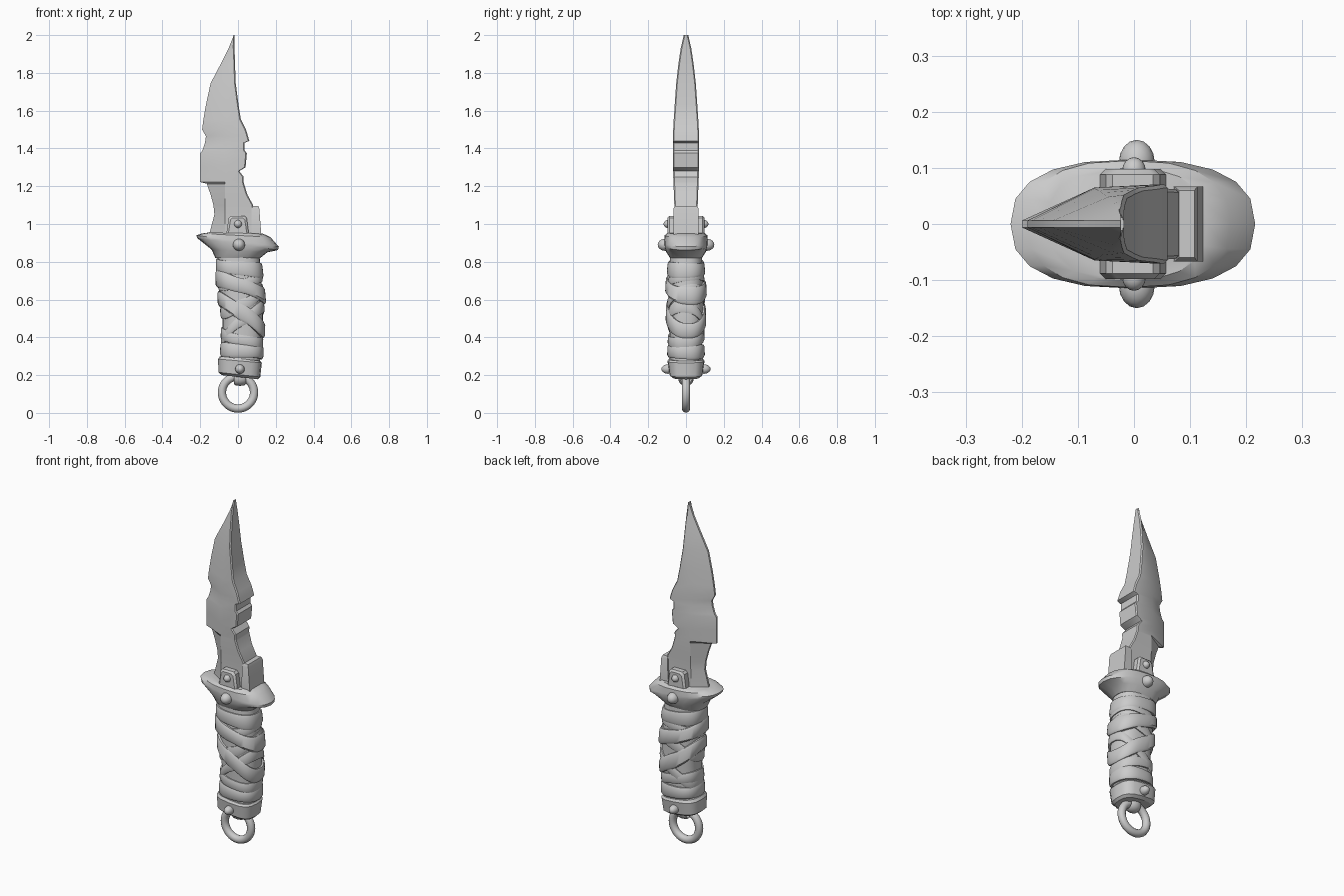
import bpy, bmesh, math
from mathutils import Matrix, Vector

if "Cube" in bpy.data.objects:
    bpy.data.objects.remove(bpy.data.objects["Cube"])

metal = bpy.data.materials.new("plain grey")
metal.diffuse_color = (0.6, 0.6, 0.6, 1)
metal.use_nodes = True
metal.node_tree.nodes["Principled BSDF"].inputs["Base Color"].default_value = metal.diffuse_color


def finish(bm, name, angle=35):
    bmesh.ops.recalc_face_normals(bm, faces=bm.faces)
    me = bpy.data.meshes.new(name)
    bm.to_mesh(me)
    bm.free()
    ob = bpy.data.objects.new(name, me)
    bpy.context.collection.objects.link(ob)
    me.materials.append(metal)
    bpy.ops.object.select_all(action='DESELECT')
    ob.select_set(True)
    bpy.context.view_layer.objects.active = ob
    bpy.ops.object.shade_smooth_by_angle(angle=math.radians(angle))
    return ob


def loft(name, rings, angle=35, closed=False):
    """Skin a list of equal point rings; cap the ends or close into a loop."""
    bm = bmesh.new()
    rows = [[bm.verts.new(p) for p in r] for r in rings]
    n = len(rows[0])
    pairs = list(zip(rows, rows[1:])) + ([(rows[-1], rows[0])] if closed else [])
    for a, b in pairs:
        for i in range(n):
            j = (i + 1) % n
            bm.faces.new((a[i], a[j], b[j], b[i]))
    if not closed:
        bm.faces.new(rows[0])
        bm.faces.new(rows[-1])
    return finish(bm, name, angle)


def oval(t, xl, xr, hy, e):
    """Point on a rounded, squarish oval; e = 1 is an ellipse."""
    c, s = math.cos(t), math.sin(t)
    x = math.copysign(abs(c) ** e, c)
    y = math.copysign(abs(s) ** e, s)
    return (xl + xr) / 2 + x * (xr - xl) / 2, y * hy


def tilted_ring(zl, zr, xl, xr, hy, n=20, e=0.8):
    pts = []
    for i in range(n):
        x, y = oval(2 * math.pi * i / n, xl, xr, hy, e)
        f = (x - xl) / (xr - xl)
        pts.append((x, y, zl + (zr - zl) * f))
    return pts


# Blade: rows of height, cutting edge x, spine x, half thickness
blade_rows = [
    (0.90, -0.15, 0.09, .06), (0.955, -0.15, 0.09, .06), (1.05, -0.125, 0.085, .06),
    (1.10, -0.13, 0.08, .062), (1.155, -0.145, 0.05, .064), (1.213, -0.165, 0.032, .066),
    (1.222, -0.20, 0.03, .066), (1.25, -0.20, 0.03, .068), (1.28, -0.20, 0.007, .068),
    (1.30, -0.20, 0.04, .07), (1.375, -0.20, 0.047, .07), (1.39, -0.188, 0.035, .07),
    (1.43, -0.175, 0.035, .07), (1.44, -0.173, 0.06, .07), (1.465, -0.17, 0.053, .07),
    (1.50, -0.19, 0.042, .068), (1.555, -0.183, 0.015, .065), (1.63, -0.17, 0.003, .06),
    (1.745, -0.145, -0.012, .052), (1.85, -0.09, -0.016, .04), (1.93, -0.05, -0.018, .028),
    (2.0, -0.022, -0.018, .012)]


def blade_ring(z, xl, xr, h):
    mid = -0.07 + 0.1 * max(0, z - 1.5)
    half = [(xl, 0.006), (mid, h * 0.93), (xr - 0.006, h), (xr, h - 0.006)]
    return ([(x, -y, z) for x, y in half] + [(x, y, z) for x, y in reversed(half)])


loft("blade", [blade_ring(*r) for r in blade_rows], 30)

# Square heel at the foot of the spine
loft("blade_heel", [[(x0, -h, z), (x1, -h, z), (x1, h, z), (x0, h, z)] for z, x0, x1, h in
                    [(0.92, .07, .125, .067), (1.08, .072, .113, .067), (1.095, .08, .108, .06)]])

# Guard with one raised and one drooping end
loft("guard", [tilted_ring(*r) for r in [
    (.82, .82, -.12, .118, .085), (.865, .85, -.14, .155, .108), (.925, .862, -.215, .212, .115),
    (.94, .88, -.22, .216, .115), (.95, .93, -.19, .172, .113), (.955, .95, -.155, .13, .10)]], 30)


def dome(name, x, y_base, z, r, height, side):
    bm = bmesh.new()
    bmesh.ops.create_uvsphere(bm, u_segments=16, v_segments=10, radius=1)
    bmesh.ops.transform(bm, verts=bm.verts, matrix=Matrix.Translation((x, side * y_base, z))
                        @ Matrix.Diagonal((r, height, r, 1)))
    finish(bm, name, 60)


# Brackets and rivets on both faces
for side, tag in ((-1, "front"), (1, "back")):
    loft("bracket_" + tag, [[(x0, side * y, z0), (x1, side * y, z0), (x1 - .014, side * y, z1 - .012),
                             (x1 - .026, side * y, z1), (x0 + .026, side * y, z1),
                             (x0 + .014, side * y, z1 - .012)]
                            for y, x0, x1, z0, z1 in [(.04, -.064, .06, .93, 1.043),
                                                      (.088, -.064, .06, .93, 1.043),
                                                      (.098, -.054, .05, .93, 1.033)]])
    dome("small_rivet_" + tag, 0, .095, 1.0, .021, .024, side)
    dome("guard_rivet_" + tag, .005, .11, .89, .032, .04, side)
    dome("pommel_rivet_" + tag, .01, .095, .232, .025, .035, side)

# Grip core: height, left x, right x, half depth
grip = [(0.22, -.085, .115, .08), (0.32, -.078, .118, .083), (0.5, -.082, .132, .09),
        (0.7, -.1, .124, .09), (0.86, -.11, .112, .084)]


def grip_at(z):
    z = min(max(z, grip[0][0]), grip[-1][0])
    for a, b in zip(grip, grip[1:]):
        if z <= b[0]:
            f = (z - a[0]) / (b[0] - a[0])
            return [p + (q - p) * f for p, q in zip(a[1:], b[1:])]


loft("grip_core", [tilted_ring(z, z, *grip_at(z), n=28) for z in
                   [.22 + .04 * i for i in range(17)]], 40)


# Cloth wraps: slanted bands following the grip
def wrap(name, z, slope, width, out, lean=0.0, n=40):
    rings = []
    for i in range(n):
        t = 2 * math.pi * i / n
        w = width * (1 + 0.1 * math.sin(2 * t + z * 20)) / 2
        ring = []
        for dz, o in ((-w, -.015), (-w, out * .6), (-w + .012, out), (w - .012, out * .85),
                      (w, out * .5), (w, -.015)):
            zc = z + slope * math.cos(t) + lean * math.sin(t) + dz
            xl, xr, hy = grip_at(zc)
            x, y = oval(t, xl - o, xr + o, hy + o, 0.8)
            ring.append((x, y, zc))
        rings.append(ring)
    loft(name, rings, 40, closed=True)


for k, args in enumerate([
        (.765, -.012, .075, .013), (.70, .025, .05, .008, .015), (.665, -.045, .085, .02, -.01),
        (.59, .06, .06, .010, .02), (.52, -.085, .085, .018, -.01), (.47, .09, .06, .011, -.02),
        (.395, -.025, .06, .012, .01), (.328, -.008, .07, .017)]):
    wrap("wrap_%d" % (k + 1), *args)

# Pommel cap
loft("pommel_cap", [tilted_ring(*r, n=16, e=0.65) for r in [
    (.20, .178, -.085, .105, .07), (.215, .19, -.104, .118, .088),
    (.285, .265, -.105, .126, .098), (.30, .275, -.095, .118, .09)]], 30)


# Hanging ring and the loop that holds it
def hoop(name, centre, major, minor, axis, n=36, m=12, wide=1.0):
    rings = []
    for i in range(n):
        a = 2 * math.pi * i / n
        ring = []
        for j in range(m):
            b = 2 * math.pi * j / m
            r = major + minor * math.cos(b)
            u, v, w = r * math.cos(a), r * math.sin(a), minor * wide * math.sin(b)
            ring.append(Vector(centre) + Vector((u, w, v) if axis == 'y' else (w, u, v)))
        rings.append(ring)
    loft(name, rings, 50, closed=True)


hoop("hanging_ring", (0, 0, .108), .085, .022, 'y')
hoop("ring_loop", (.01, 0, .185), .032, .010, 'x', n=20, m=8, wide=3.2)
